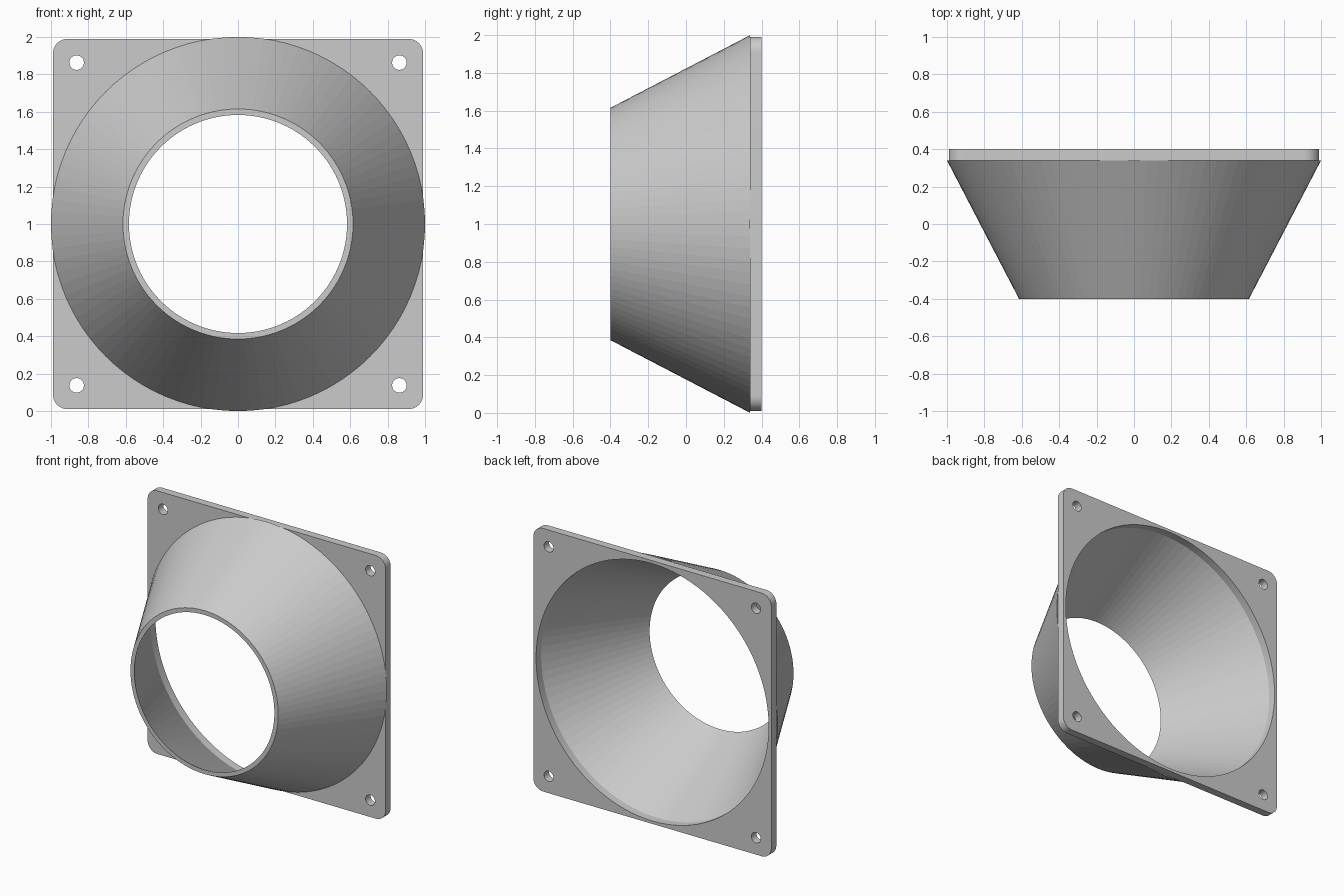
import bpy
import bmesh
from math import cos, sin, pi
from mathutils import Matrix

CENTRE_Z = 1.0
FRONT, FLANGE, BACK = -0.40, 0.34, 0.40
HALF = 0.99          # half width of the square flange
CORNER = 0.08        # flange corner radius
BORE = 0.968         # large opening radius
HOLE_POS, HOLE_R = 0.863, 0.039

cube = bpy.data.objects.get("Cube")
if cube:
    bpy.data.objects.remove(cube, do_unlink=True)

grey = bpy.data.materials.new("light grey plastic")
grey.use_nodes = True
colour = (0.6, 0.6, 0.6, 1)
grey.diffuse_color = colour
grey.node_tree.nodes["Principled BSDF"].inputs["Base Color"].default_value = colour


def arc(cx, cy, r, start, sweep, n):
    """n points along an arc, end point excluded."""
    return [(cx + r * cos(start + sweep * i / n),
             cy + r * sin(start + sweep * i / n)) for i in range(n)]


def finish(name, bm):
    bmesh.ops.remove_doubles(bm, verts=bm.verts, dist=1e-5)
    bmesh.ops.recalc_face_normals(bm, faces=bm.faces)
    mesh = bpy.data.meshes.new(name)
    bm.to_mesh(mesh)
    bm.free()
    mesh.materials.append(grey)
    obj = bpy.data.objects.new(name, mesh)
    bpy.context.collection.objects.link(obj)
    return obj


# Square flange: rounded outline, large bore and four screw holes
corners = [(1, 1), (-1, 1), (-1, -1), (1, -1)]
outline = []
for k, (sx, sz) in enumerate(corners):
    c = HALF - CORNER
    outline += arc(sx * c, sz * c, CORNER, k * pi / 2, pi / 2, 12)
    outline.append((sx * c + CORNER * cos((k + 1) * pi / 2),
                    sz * c + CORNER * sin((k + 1) * pi / 2)))
loops = [outline, arc(0, 0, BORE, 0, 2 * pi, 96)]
loops += [arc(sx * HOLE_POS, sz * HOLE_POS, HOLE_R, 0, 2 * pi, 32) for sx, sz in corners]

curve = bpy.data.curves.new("flange_profile", "CURVE")
curve.dimensions = "2D"
curve.fill_mode = "BOTH"
curve.extrude = (BACK - FLANGE) / 2
for pts in loops:
    spline = curve.splines.new("POLY")
    spline.points.add(len(pts) - 1)
    spline.use_cyclic_u = True
    for p, (x, y) in zip(spline.points, pts):
        p.co = (x, y, 0, 1)
profile = bpy.data.objects.new("flange_profile", curve)
bm = bmesh.new()
bm.from_mesh(profile.to_mesh())
profile.to_mesh_clear()
bpy.data.objects.remove(profile)
bpy.data.curves.remove(curve)
bm.transform(Matrix.Translation((0, (FLANGE + BACK) / 2, CENTRE_Z)) @ Matrix.Rotation(pi / 2, 4, "X"))
finish("square_flange", bm)

# Conical funnel: wall section turned around the y axis
section = [(0.615, FRONT), (1.0, FLANGE), (BORE, FLANGE), (0.583, FRONT)]
bm = bmesh.new()
verts = [bm.verts.new((r, y, 0)) for r, y in section]
edges = [bm.edges.new((verts[i], verts[(i + 1) % 4])) for i in range(4)]
bmesh.ops.spin(bm, geom=verts + edges, cent=(0, 0, 0), axis=(0, 1, 0),
               angle=2 * pi, steps=96, use_merge=True)
bm.transform(Matrix.Translation((0, 0, CENTRE_Z)))
finish("cone_funnel", bm)
